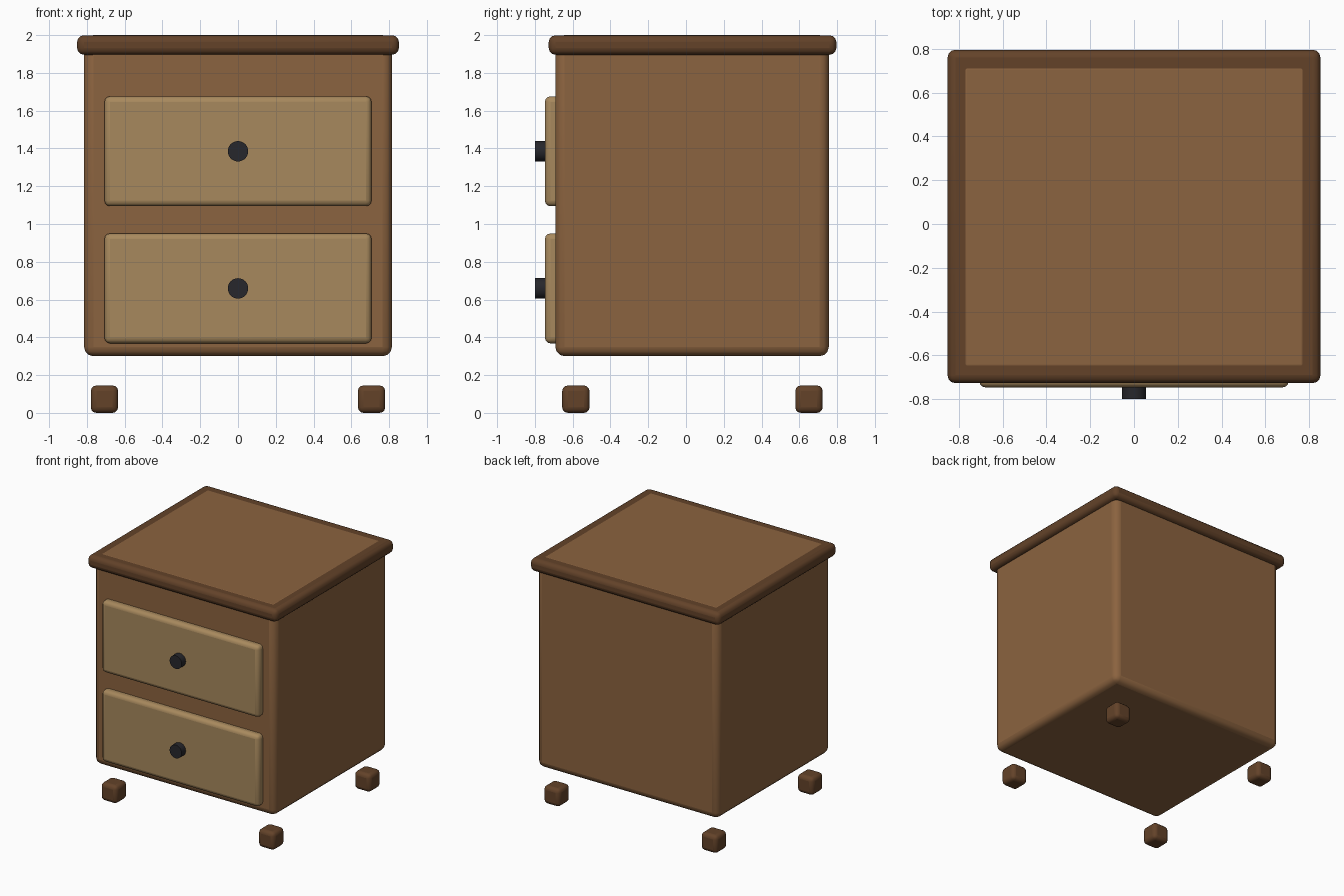
import bpy
import math

if "Cube" in bpy.data.objects:
    bpy.data.objects.remove(bpy.data.objects["Cube"])


def material(name, rgb):
    m = bpy.data.materials.new(name)
    m.diffuse_color = (*rgb, 1)
    m.use_nodes = True
    m.node_tree.nodes["Principled BSDF"].inputs["Base Color"].default_value = m.diffuse_color
    return m


WOOD = material("wood", (0.26, 0.125, 0.05))
DARK = material("dark_wood", (0.125, 0.055, 0.022))
PALE = material("pale_wood", (0.39, 0.25, 0.11))
METAL = material("black_metal", (0.02, 0.02, 0.025))


def box(name, x, y, z, bevel, mat):
    """Rounded box from (min, max) ranges on each axis."""
    bpy.ops.mesh.primitive_cube_add(
        size=1, location=[(a + b) / 2 for a, b in (x, y, z)])
    ob = bpy.context.object
    ob.name = name
    ob.scale = [b - a for a, b in (x, y, z)]
    bpy.ops.object.transform_apply(location=False, rotation=False, scale=True)
    mod = ob.modifiers.new("rounding", "BEVEL")
    mod.width = bevel
    mod.segments = 3
    ob.data.materials.append(mat)
    bpy.ops.object.shade_smooth_by_angle(angle=math.radians(40))
    return ob


# Cabinet, whose top panel shows flush inside the top's dark rim
box("cabinet_body", (-0.815, 0.815), (-0.692, 0.756), (0.30, 2.0), 0.05, WOOD)
box("top_board", (-0.852, 0.852), (-0.727, 0.796), (1.896, 1.999), 0.036, DARK)

# Drawer fronts, each with a round knob
for label, z in (("upper", 1.385), ("lower", 0.659)):
    box(label + "_drawer", (-0.707, 0.707), (-0.747, -0.637),
        (z - 0.291, z + 0.291), 0.03, PALE)
    bpy.ops.mesh.primitive_cylinder_add(
        vertices=32, radius=0.054, depth=0.11, location=(0, -0.745, z),
        rotation=(math.radians(90), 0, 0))
    knob = bpy.context.object
    knob.name = label + "_knob"
    knob.data.materials.append(METAL)
    bpy.ops.object.shade_smooth_by_angle(angle=math.radians(40))

# Four small block feet, set apart from the cabinet
for side, x in (("left", -0.707), ("right", 0.707)):
    for end, y in (("front", -0.583), ("back", 0.651)):
        box(f"{end}_{side}_foot", (x - 0.0725, x + 0.0725),
            (y - 0.0725, y + 0.0725), (0, 0.145), 0.03, DARK)
